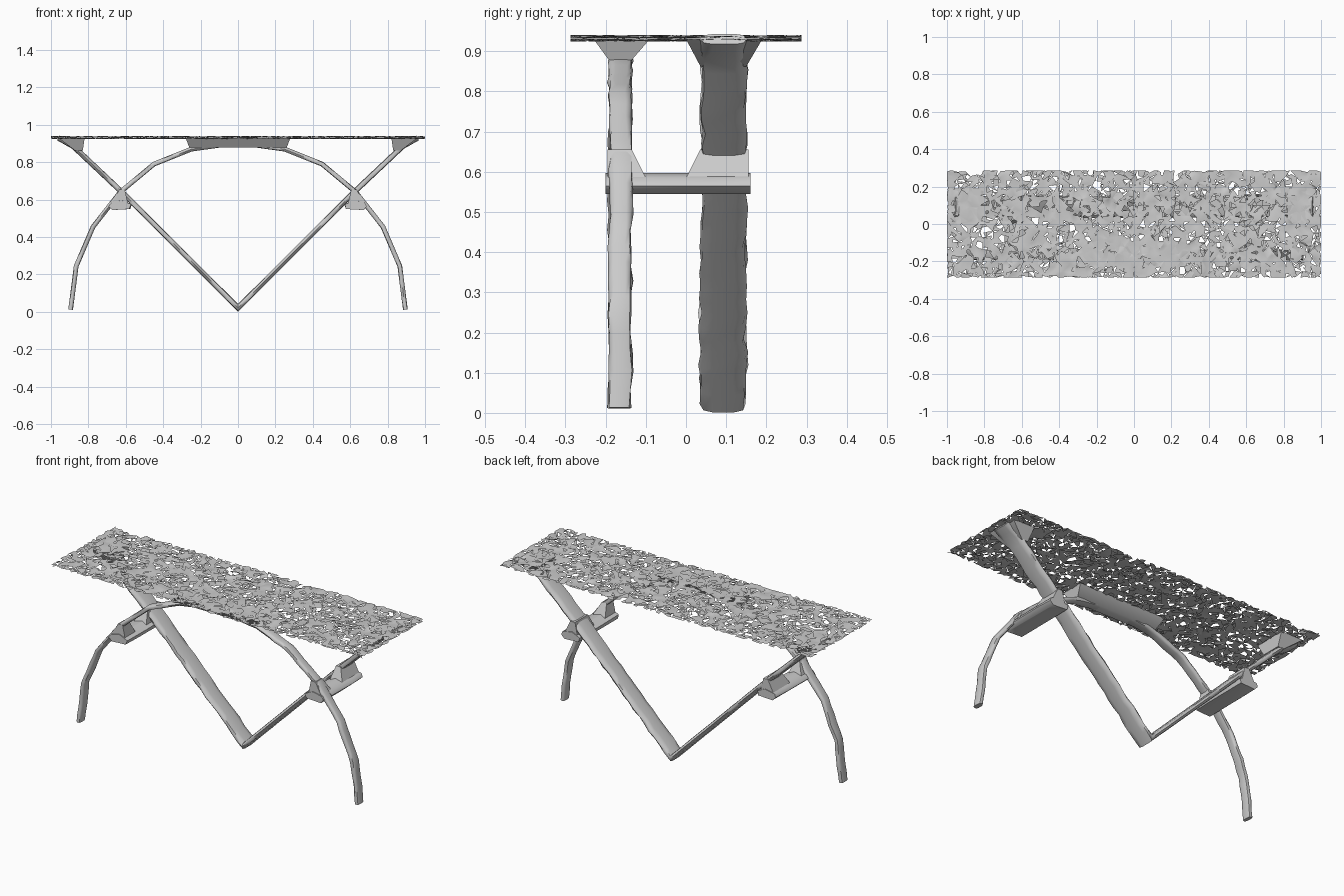
import bpy, bmesh, random
from math import cos, sin, pi, copysign
from mathutils import Vector

random.seed(4)
cube = bpy.data.objects.get("Cube")
if cube:
    bpy.data.objects.remove(cube)

grey = bpy.data.materials.new("plain grey")
grey.use_nodes = True
grey.diffuse_color = (0.6, 0.6, 0.6, 1)
grey.node_tree.nodes["Principled BSDF"].inputs["Base Color"].default_value = (0.6, 0.6, 0.6, 1)


def jitter(a):
    return random.uniform(-a, a)


def finish(name, bm, smooth=True, normals=True):
    if normals:
        bmesh.ops.recalc_face_normals(bm, faces=bm.faces)
    mesh = bpy.data.meshes.new(name)
    bm.to_mesh(mesh)
    bm.free()
    mesh.materials.append(grey)
    obj = bpy.data.objects.new(name, mesh)
    bpy.context.collection.objects.link(obj)
    if smooth:
        bpy.ops.object.select_all(action='DESELECT')
        obj.select_set(True)
        bpy.context.view_layer.objects.active = obj
        bpy.ops.object.shade_smooth_by_angle(angle=0.9)
    return obj


def bar(name, path, y0, y1, thick, wobble, sides=10, step=0.045):
    """Sweep a flat rounded section along a path in the x-z plane."""
    pts = [Vector((x, 0, z)) for x, z in path]
    dense = []
    for a, b in zip(pts, pts[1:]):
        n = max(1, round((b - a).length / step))
        dense += [a.lerp(b, i / n) for i in range(n)]
    dense.append(pts[-1])
    bm = bmesh.new()
    rings = []
    mid, half = (y0 + y1) / 2, (y1 - y0) / 2
    for i, p in enumerate(dense):
        before = (p - dense[max(i - 1, 0)]).normalized()
        after = (dense[min(i + 1, len(dense) - 1)] - p).normalized()
        t = (before + after).normalized()
        side = Vector((-t.z, 0, t.x)) / max(0.6, t.dot(after) if after.length else 1)
        shift, ring = jitter(wobble), []
        for k in range(sides):
            c, s = cos(2 * pi * k / sides), sin(2 * pi * k / sides)
            c, s = (copysign(abs(v) ** 0.6, v) for v in (c, s))
            off = Vector((0, mid + shift + c * (half + jitter(wobble)), 0))
            ring.append(bm.verts.new(p + off + side * s * thick / 2))
        rings.append(ring)
    for a, b in zip(rings, rings[1:]):
        for k in range(sides):
            m = (k + 1) % sides
            bm.faces.new((a[k], a[m], b[m], b[k]))
    bm.faces.new(rings[0])
    bm.faces.new(rings[-1])
    return finish(name, bm)


def frustum(name, low, high, sign=1):
    """Hull of two rectangles, each given as x0, x1, y0, y1, z."""
    bm = bmesh.new()
    for x0, x1, y0, y1, z in (low, high):
        for x in (x0, x1):
            for y in (y0, y1):
                bm.verts.new((sign * x, y, z))
    bmesh.ops.convex_hull(bm, input=bm.verts)
    return finish(name, bm)


def beam(name, profile, y0, y1, sign, wobble=0.0):
    """Extrude an x-z profile along y."""
    bm = bmesh.new()
    n = 5
    for j in range(n):
        for x, z in profile:
            bm.verts.new((sign * (x + jitter(wobble)), y0 + (y1 - y0) * j / (n - 1), z))
    bmesh.ops.convex_hull(bm, input=bm.verts)
    return finish(name, bm)


# Arched front leg
half_arch = [(0.895, 0.012), (0.865, 0.245), (0.775, 0.455), (0.63, 0.64),
             (0.45, 0.79), (0.25, 0.87)]
arch = [(-x, z) for x, z in half_arch] + [(0, 0.905)] + half_arch[::-1]
bar("arched_leg", arch, -0.192, -0.135, 0.026, 0.003)

# V-shaped back leg
v_path = [(-0.96, 0.93), (-0.88, 0.885), (-0.62, 0.64), (0, 0.022),
          (0.62, 0.64), (0.88, 0.885), (0.96, 0.93)]
bar("v_leg", v_path, 0.036, 0.15, 0.03, 0.004)

# Flared mount joining the arch to the top
frustum("arch_mount", (-0.26, 0.26, -0.192, -0.135, 0.878),
        (-0.28, 0.28, -0.23, -0.09, 0.93))

for sign, side in ((1, "left"), (-1, "right")):
    # Flared mount at the end of the V leg
    frustum(side + "_v_mount", (0.83, 0.87, 0.036, 0.15, 0.862),
            (0.82, 0.96, 0.0, 0.19, 0.93), sign)
    # Cross brace between the legs, with flared ends
    beam(side + "_brace", [(0.58, 0.55), (0.67, 0.545), (0.69, 0.565),
                           (0.68, 0.585), (0.62, 0.597), (0.57, 0.575)],
         -0.2, 0.16, sign, 0.004)
    for end, y0, y1, tip in (("front", -0.195, -0.135, -0.1), ("back", 0.035, 0.155, 0.0)):
        near = (0.59, 0.67, min(y0, tip), max(y1, tip), 0.585)
        frustum(f"{side}_{end}_brace_joint", near, (0.605, 0.635, y0, y1, 0.655), sign)

# Torn table top: two ragged layers of crumpled flakes
nx, ny, w, d = 74, 21, 1.0, 0.287
for name, z, up, keep in (("top_upper_layer", 0.936, True, 0.68),
                          ("top_lower_layer", 0.928, False, 0.62)):
    bm = bmesh.new()
    grid = []
    for i in range(nx + 1):
        row = []
        for j in range(ny + 1):
            x = -w + 2 * w * i / nx + jitter(0.011)
            y = -d + 2 * d * j / ny + jitter(0.011)
            row.append(bm.verts.new((max(-w, min(w, x)), max(-d, min(d, y)),
                                     z + jitter(0.004))))
        grid.append(row)
    for i in range(nx):
        for j in range(ny):
            a, b, c, e = grid[i][j], grid[i + 1][j], grid[i + 1][j + 1], grid[i][j + 1]
            tris = ((a, b, c), (a, c, e)) if random.random() < 0.5 else ((a, b, e), (b, c, e))
            for t in tris:
                if random.random() < keep:
                    bm.faces.new(t if up else t[::-1])
    loose = [v for v in bm.verts if not v.link_faces]
    bmesh.ops.delete(bm, geom=loose, context='VERTS')
    finish(name, bm, normals=False)
